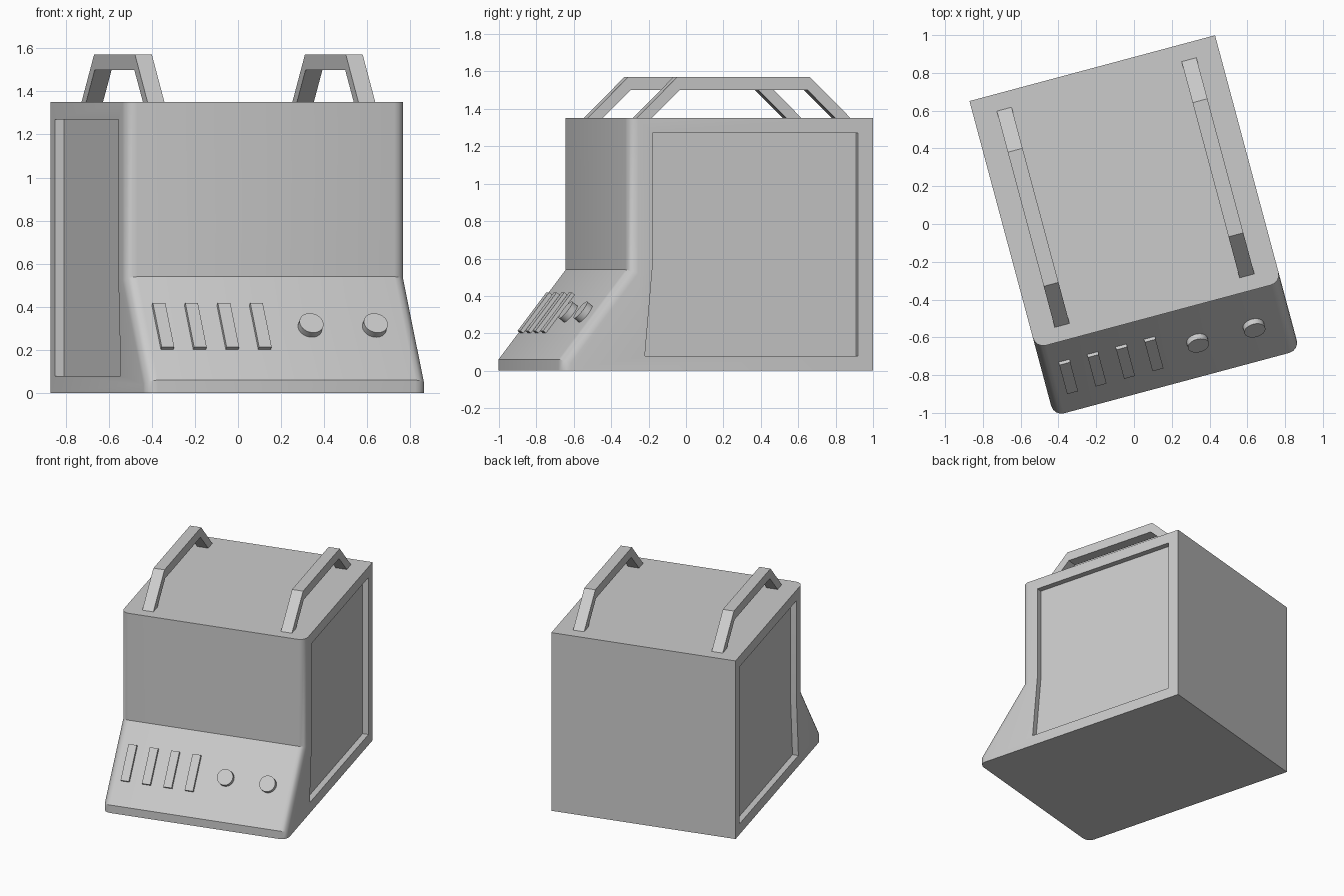
import bpy, bmesh
from math import radians, atan2, pi
from mathutils import Matrix, Vector

if "Cube" in bpy.data.objects:
    bpy.data.objects.remove(bpy.data.objects["Cube"])

TURN = Matrix.Rotation(radians(15), 4, 'Z')   # whole machine stands turned on its spot
HALF_W = 0.673


def finish(name, bm, smooth=False):
    bmesh.ops.recalc_face_normals(bm, faces=bm.faces)
    me = bpy.data.meshes.new(name)
    bm.to_mesh(me)
    bm.free()
    ob = bpy.data.objects.new(name, me)
    bpy.context.collection.objects.link(ob)
    ob.matrix_world = TURN
    if smooth:
        smooth_by_angle(ob)
    return ob


def activate(ob):
    bpy.ops.object.select_all(action='DESELECT')
    ob.select_set(True)
    bpy.context.view_layer.objects.active = ob


def smooth_by_angle(ob):
    activate(ob)
    bpy.ops.object.shade_smooth_by_angle(angle=radians(30))


def prism(profile, x0, x1):
    """Side profile in (y, z), extruded across x."""
    bm = bmesh.new()
    face = bm.faces.new([bm.verts.new((x0, y, z)) for y, z in profile])
    ext = bmesh.ops.extrude_face_region(bm, geom=[face])
    bmesh.ops.translate(bm, vec=(x1 - x0, 0, 0),
                        verts=[g for g in ext['geom'] if isinstance(g, bmesh.types.BMVert)])
    return bm


# Body: side profile with sloping control panel, rounded front corners
FRONT, UPPER = (-0.872, 0.06), (-0.50, 0.54)
bm = prism([(0.854, 0), (-0.872, 0), FRONT, UPPER, (-0.50, 1.35), (0.854, 1.35)],
           -HALF_W, HALF_W)
corners = []
for e in bm.edges:
    a, b = e.verts[0].co, e.verts[1].co
    if abs(a.x - b.x) < 1e-4 and abs(a.z - b.z) > 0.01 and max(a.y, b.y) < 0:
        corners.append(e)
bmesh.ops.bevel(bm, geom=corners, offset=0.055, segments=4, profile=0.5, affect='EDGES')
body = finish("body", bm)

# Recessed side panels
panel = [(0.772, 0.08), (-0.408, 0.08), (-0.367, 0.54), (-0.367, 1.27), (0.772, 1.27)]
for side in (-1, 1):
    cutter = finish("panel_cutter", prism(panel, side * (HALF_W - 0.043), side * (HALF_W + 0.1)))
    cutter.hide_render = True
    mod = body.modifiers.new("recess", 'BOOLEAN')
    mod.operation = 'DIFFERENCE'
    mod.solver = 'EXACT'
    mod.object = cutter
    activate(body)
    bpy.ops.object.modifier_apply(modifier=mod.name)
    bpy.data.objects.remove(cutter)
smooth_by_angle(body)

# Carry handles on top
handle = [(-0.42, 1.35), (-0.195, 1.57), (0.54, 1.57), (0.765, 1.35),
          (0.682, 1.35), (0.527, 1.50), (-0.182, 1.50), (-0.337, 1.35)]
for name, s in (("left_handle", -1), ("right_handle", 1)):
    finish(name, prism(handle, s * 0.466, s * 0.547))

# Control panel frame: local x across, y up the slope, z outwards
tilt = atan2(UPPER[1] - FRONT[1], UPPER[0] - FRONT[0])
mid = (Vector(UPPER) + Vector(FRONT)) / 2
PANEL = Matrix.Translation((0, mid.x, mid.y)) @ Matrix.Rotation(tilt, 4, 'X')

# Slider bars
for i in range(4):
    bm = bmesh.new()
    bmesh.ops.create_cube(bm, size=1, matrix=PANEL @ Matrix.Translation((-0.545 + 0.156 * i, 0.005, 0.005))
                          @ Matrix.Diagonal((0.06, 0.26, 0.03, 1)))
    finish(f"slider_{i + 1}", bm)

# Round knobs
for i, x in enumerate((0.163, 0.472)):
    bm = bmesh.new()
    bmesh.ops.create_cone(bm, cap_ends=True, segments=32, radius1=0.057, radius2=0.057, depth=0.045,
                          matrix=PANEL @ Matrix.Translation((x, 0.005, 0.0125)))
    finish(f"knob_{i + 1}", bm, smooth=True)
